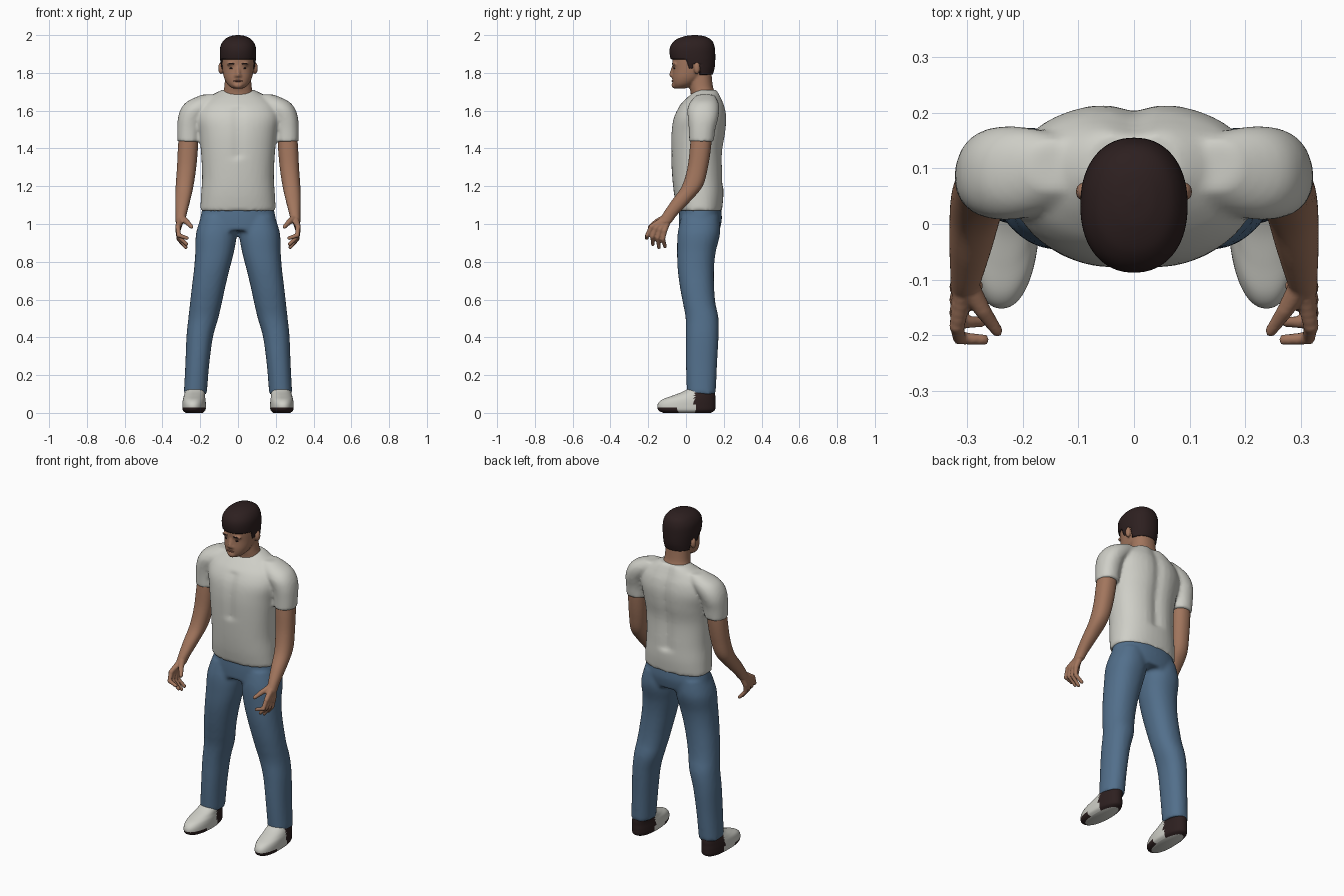
import bpy, bmesh, math
from mathutils import Vector, Matrix

if "Cube" in bpy.data.objects:
    bpy.data.objects.remove(bpy.data.objects["Cube"])


def material(name, rgb):
    m = bpy.data.materials.new(name)
    m.use_nodes = True
    m.diffuse_color = (*rgb, 1)
    m.node_tree.nodes["Principled BSDF"].inputs["Base Color"].default_value = (*rgb, 1)
    return m


WHITE = material("off white cloth", (0.62, 0.62, 0.57))
DENIM = material("blue denim", (0.085, 0.16, 0.26))
SKIN = material("tan skin", (0.36, 0.18, 0.11))
DARK = material("dark brown", (0.026, 0.014, 0.014))
LIPS = material("lip brown", (0.22, 0.09, 0.06))


def spline(a, b, c, d, t):
    return 0.5 * (2 * b + (c - a) * t + (2 * a - 5 * b + 4 * c - d) * t * t
                  + (3 * b - a - 3 * c + d) * t ** 3)


def loft(bm, rings, side=1, power=2.2, n=40, steps=6):
    """Closed body through level rings given as (z, x, y, x radius, y radius)."""
    last = len(rings) - 1
    dense = []
    for i in range(last):
        quad = [rings[min(max(i + k, 0), last)] for k in (-1, 0, 1, 2)]
        for s in range(steps):
            dense.append([spline(*v, s / steps) for v in zip(*quad)])
    dense.append(rings[last])
    loops = []
    for z, x, y, rx, ry in dense:
        loop = []
        for k in range(n):
            c, s = math.cos(math.tau * k / n), math.sin(math.tau * k / n)
            px = math.copysign(abs(c) ** (2 / power), c) * rx
            py = math.copysign(abs(s) ** (2 / power), s) * ry
            loop.append(bm.verts.new((side * (x + px), y + py, z)))
        loops.append(loop)
    for a, b in zip(loops, loops[1:]):
        for k in range(n):
            bm.faces.new((a[k], a[(k + 1) % n], b[(k + 1) % n], b[k]))
    bm.faces.new(loops[0])
    bm.faces.new(loops[-1])


def ball(bm, centre, radii, detail=3):
    bmesh.ops.create_icosphere(bm, subdivisions=detail, radius=1,
                               matrix=Matrix.Translation(centre) @ Matrix.Diagonal((*radii, 1)))


def chain(bm, points, r0, r1):
    """Tapering limb of overlapping balls along a path."""
    points = [Vector(p) for p in points]
    spans = len(points) - 1
    for i in range(spans):
        for s in range(7):
            t = s / 6
            r = r0 + (r1 - r0) * (i + t) / spans
            ball(bm, points[i].lerp(points[i + 1], t), (r, r, r), 2)


def finish(name, bm, mats, voxel=0, relax=4):
    bmesh.ops.recalc_face_normals(bm, faces=bm.faces)
    mesh = bpy.data.meshes.new(name)
    for f in bm.faces:
        f.smooth = True
    bm.to_mesh(mesh)
    bm.free()
    ob = bpy.data.objects.new(name, mesh)
    bpy.context.collection.objects.link(ob)
    for m in mats:
        mesh.materials.append(m)
    if voxel:
        rm = ob.modifiers.new("fuse", "REMESH")
        rm.mode, rm.voxel_size, rm.use_smooth_shade = "VOXEL", voxel, True
        sm = ob.modifiers.new("relax", "SMOOTH")
        sm.factor, sm.iterations = 0.5, relax
    return ob


# Shirt: torso with a spine groove, fused with both sleeves
bm = bmesh.new()
loft(bm, [(1.07, 0, .072, .2, .118), (1.15, 0, .068, .196, .13), (1.25, 0, .062, .19, .135),
          (1.38, 0, .058, .196, .138), (1.48, 0, .066, .207, .146), (1.56, 0, .075, .22, .143),
          (1.62, 0, .085, .205, .124), (1.66, 0, .095, .17, .098), (1.69, 0, .105, .125, .075),
          (1.71, 0, .11, .085, .06)], power=2.3)
for v in bm.verts:
    if v.co.y > .08 and v.co.z > 1.2:
        v.co.y -= .016 * math.exp(-(v.co.x / .035) ** 2)
    if v.co.y < .05 and 1.35 < v.co.z < 1.62:
        v.co.y += .01 * math.exp(-(v.co.x / .03) ** 2)
for side in (1, -1):
    loft(bm, [(1.435, .261, .082, .06, .065), (1.5, .259, .085, .063, .07),
              (1.56, .25, .09, .068, .08), (1.61, .222, .092, .08, .084),
              (1.65, .185, .097, .082, .072), (1.685, .14, .104, .05, .045)], side)
finish("shirt", bm, [WHITE], .01)

# Jeans: pelvis fused with both legs
bm = bmesh.new()
loft(bm, [(1.1, 0, .075, .185, .108), (1.03, 0, .076, .2, .114), (.965, 0, .07, .208, .108)])
for side in (1, -1):
    loft(bm, [(1.04, .105, .075, .09, .1), (.95, .114, .068, .108, .112), (.85, .124, .055, .102, .102),
              (.76, .139, .052, .094, .096), (.66, .157, .059, .088, .09), (.58, .17, .07, .084, .086),
              (.5, .184, .085, .079, .087), (.4, .203, .086, .07, .086), (.25, .216, .082, .063, .082),
              (.1, .226, .081, .061, .076)], side)
finish("jeans", bm, [DENIM], .01)

# Shoes: white uppers, dark heels and toe soles
for side, label in ((1, "left"), (-1, "right")):
    bm = bmesh.new()
    loft(bm, [(0, .232, .005, .045, .125), (.015, .232, .003, .06, .15), (.045, .232, .003, .062, .153),
              (.07, .232, .014, .06, .141), (.09, .231, .04, .056, .115), (.11, .228, .065, .053, .087),
              (.13, .226, .08, .05, .065)], side, n=64)
    for v in bm.verts:
        v.co.x -= side * .04 * v.co.y * (v.co.y < 0)
    for f in bm.faces:
        c = f.calc_center_median()
        f.material_index = int(c.y > .045 or (c.z < .028 and c.y < -.04 and len(f.verts) == 4))
    finish(label + "_shoe", bm, [WHITE, DARK])

# Arms: upper arm to wrist, palm, thumb and four curled fingers
for side, label in ((1, "left"), (-1, "right")):
    bm = bmesh.new()
    loft(bm, [(1.52, .258, .085, .048, .052), (1.42, .264, .078, .053, .056), (1.3, .272, .062, .051, .054),
              (1.2, .283, .033, .047, .055), (1.12, .293, -.028, .039, .05), (1.05, .301, -.085, .029, .04),
              (1.01, .305, -.11, .025, .035)])
    for i in range(4):
        t = i / 3
        knuckle = (.318, -.183 + .07 * t, .985 - .02 * t)
        chain(bm, [(.303, -.105 + .012 * t, 1.03), knuckle], .02, .015)
        bend = (.314, -.205 + .083 * t, .94 - .02 * t)
        tip = (.27 + .01 * t, -.208 + .097 * t, .925 - .035 * math.sin(2.4 * t) - .02 * t)
        chain(bm, [knuckle, bend, tip], .014, .0105)
    chain(bm, [(.295, -.115, 1.03), (.272, -.155, 1.012), (.246, -.192, .985)], .02, .011)
    for v in bm.verts:
        v.co.x *= side
    finish(label + "_arm", bm, [SKIN], .005, 2)

# Head: skull, neck, nose, brow, chin and ears fused
bm = bmesh.new()
loft(bm, [(1.718, 0, -.03, .03, .03), (1.74, 0, -.012, .056, .057), (1.775, 0, .01, .074, .083),
          (1.82, 0, .03, .083, .101), (1.87, 0, .034, .086, .107), (1.92, 0, .034, .085, .105),
          (1.96, 0, .036, .068, .085), (1.985, 0, .04, .03, .04)])
loft(bm, [(1.64, 0, .095, .09, .07), (1.69, 0, .09, .081, .065), (1.73, 0, .08, .072, .062),
          (1.8, 0, .075, .068, .06)])
chain(bm, [(0, -.066, 1.83), (0, -.077, 1.79)], .01, .013)
ball(bm, (0, -.06, 1.735), (.026, .017, .018))
for side in (1, -1):
    ball(bm, (side * .011, -.072, 1.785), (.009, .01, .008))
    ball(bm, (side * .032, -.06, 1.846), (.03, .015, .009))
    ball(bm, (side * .091, .058, 1.825), (.014, .017, .032))
finish("head", bm, [SKIN], .006, 3)

# Face details: eyes, eyebrows and mouth
for side, label in ((1, "left"), (-1, "right")):
    bm = bmesh.new()
    ball(bm, (side * .032, -.061, 1.824), (.013, .006, .005))
    finish(label + "_eye", bm, [DARK])
    bm = bmesh.new()
    ball(bm, (side * .034, -.07, 1.848), (.02, .005, .004))
    finish(label + "_eyebrow", bm, [DARK])
bm = bmesh.new()
ball(bm, (0, -.069, 1.757), (.024, .008, .005))
finish("mouth", bm, [LIPS])


# Hair: rounded cap trimmed upward to a hairline
def hairline(y):
    if y < .0:
        return 1.872
    if y < .035:
        return 1.872 - .052 * min(1, y / .015)
    return 1.845 if y < .075 else 1.79


bm = bmesh.new()
loft(bm, [(1.78, 0, .06, .08, .078), (1.83, 0, .045, .089, .107), (1.89, 0, .035, .096, .12),
          (1.94, 0, .034, .093, .117), (1.975, 0, .04, .073, .094), (1.994, 0, .045, .04, .052),
          (2.0, 0, .045, .008, .01)], n=72, steps=10)
for v in bm.verts:
    low = hairline(v.co.y)
    if v.co.z < low:
        v.co.z = low
        v.co.x *= .93
        v.co.y = .035 + (v.co.y - .035) * .93
finish("hair", bm, [DARK])
